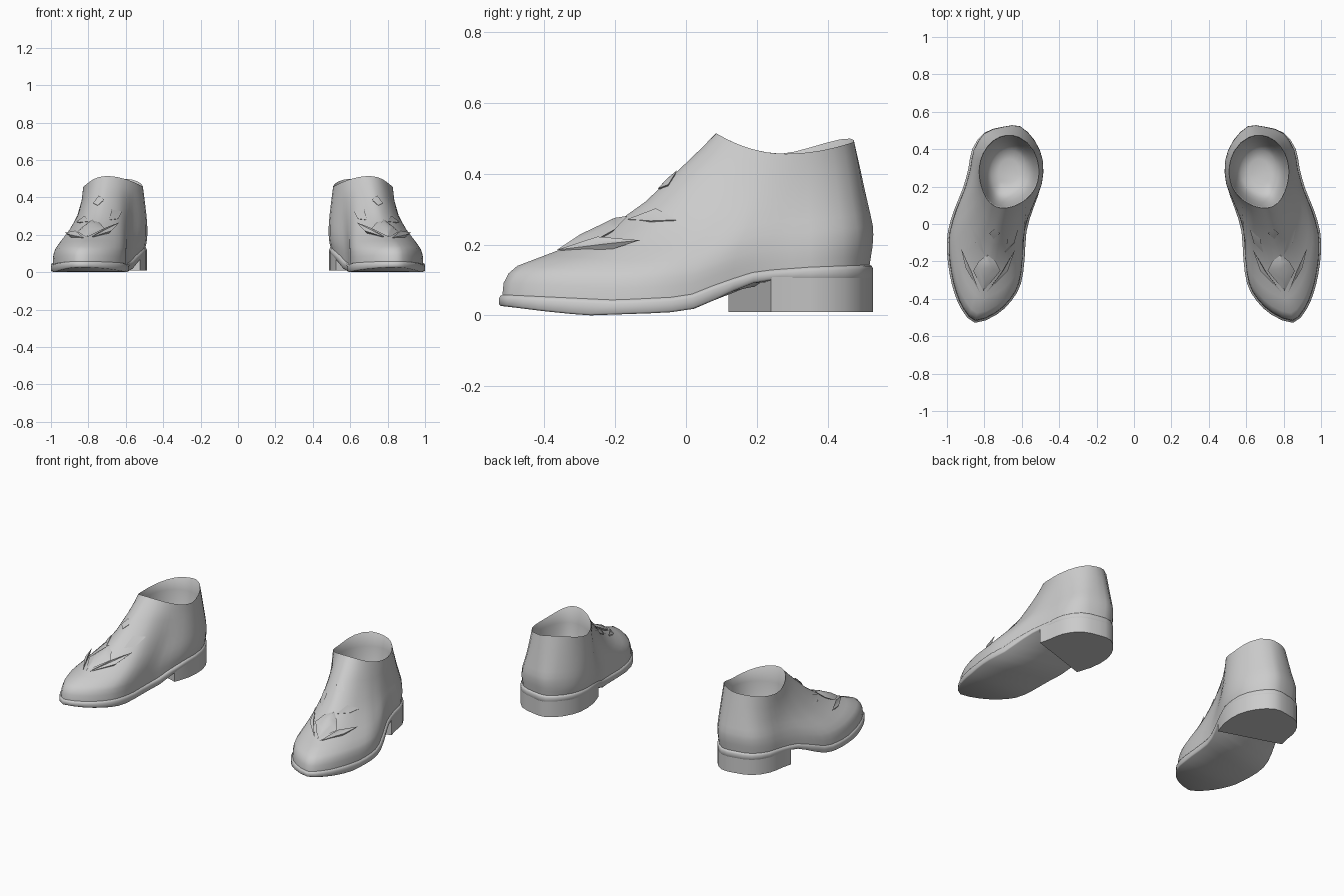
import bpy, bmesh, math
from mathutils import Vector
from mathutils.bvhtree import BVHTree

if "Cube" in bpy.data.objects:
    bpy.data.objects.remove(bpy.data.objects["Cube"])

grey = bpy.data.materials.new("plain grey")
grey.use_nodes = True
grey.diffuse_color = (0.6, 0.6, 0.6, 1)
bsdf = next(n for n in grey.node_tree.nodes if n.type == 'BSDF_PRINCIPLED')
bsdf.inputs["Base Color"].default_value = (0.6, 0.6, 0.6, 1)
bsdf.inputs["Roughness"].default_value = 0.7


def lerp_table(table, v):
    """Piecewise linear lookup."""
    for (a, p), (b, q) in zip(table, table[1:]):
        if v <= b:
            return p + (q - p) * max(0, (v - a) / (b - a))
    return table[-1][1]


def closed_spline(pts, sub=2):
    """Closed Catmull-Rom curve through 2D points."""
    out, n = [], len(pts)
    for i in range(n):
        p0, p1, p2, p3 = (Vector(pts[(i + k) % n]) for k in (-1, 0, 1, 2))
        for s in range(sub):
            t = s / sub
            out.append(0.5 * (2 * p1 + (p2 - p0) * t + (2 * p0 - 5 * p1 + 4 * p2 - p3) * t * t
                              + (3 * p1 - p0 - 3 * p2 + p3) * t ** 3))
    return out


def inset(pts, d):
    """Move a counter-clockwise outline inwards by d."""
    n, out = len(pts), []
    for i in range(n):
        t = (pts[(i + 1) % n] - pts[i - 1]).normalized()
        out.append(pts[i] + Vector((-t.y, t.x)) * d)
    return out


def ladder(bm, ring):
    """Close a ring with cross strips from side to side."""
    n = len(ring)
    for i in range(n // 2):
        f = [ring[i], ring[i + 1], ring[(n - i - 1) % n], ring[(n - i) % n]]
        f = list(dict.fromkeys(f))
        if len(f) > 2:
            bm.faces.new(f)


def loft(bm, rings):
    """Skin a stack of rings that run counter-clockwise, bottom first."""
    rows = [[bm.verts.new(p) for p in r] for r in rings]
    n = len(rows[0])
    for a, b in zip(rows, rows[1:]):
        for i in range(n):
            j = (i + 1) % n
            bm.faces.new((a[i], a[j], b[j], b[i]))
    return rows


def finish(bm, name, angle=40):
    """Make the object, mirrored to form the pair."""
    mesh = bpy.data.meshes.new(name)
    bm.to_mesh(mesh)
    bm.free()
    mesh.materials.append(grey)
    ob = bpy.data.objects.new(name, mesh)
    bpy.context.collection.objects.link(ob)
    bpy.ops.object.select_all(action='DESELECT')
    ob.select_set(True)
    bpy.context.view_layer.objects.active = ob
    bpy.ops.object.shade_smooth_by_angle(angle=math.radians(angle))
    mod = ob.modifiers.new("pair", 'MIRROR')
    mod.use_mirror_merge = False


# Footprint from the toe along the outer side to the heel and back,
# with the angle around the ankle opening that each point leads to
FOOT = [(.85, -.528, 0), (.92, -.46, 10), (.96, -.37, 20), (.985, -.27, 30), (1.0, -.15, 42),
        (.995, -.04, 55), (.96, .08, 70), (.915, .19, 83), (.885, .30, 98), (.865, .40, 120),
        (.80, .488, 148), (.70, .52, 175), (.61, .522, 200), (.533, .45, 235), (.49, .345, 262),
        (.495, .21, 285), (.54, .08, 300), (.575, -.04, 313), (.585, -.19, 325),
        (.605, -.32, 335), (.655, -.41, 343), (.735, -.485, 352)]
foot = closed_spline([(x, y) for x, y, a in FOOT])
angles = []
for i, p in enumerate(FOOT):
    nxt = FOOT[i + 1][2] if i + 1 < len(FOOT) else 360
    angles += [math.radians(p[2]), math.radians((p[2] + nxt) / 2)]

WELT = [(-.52, .055), (-.2, .04), (0, .05), (.1, .09), (.2, .122), (.35, .133), (.53, .14)]
UNDER = [(-.52, .027), (-.4, .012), (-.28, 0), (-.05, .008), (.03, .02), (.12, .062),
         (.17, .088), (.24, .1), (.53, .1)]
welt = lambda y: lerp_table(WELT, y)
under = lambda y: lerp_table(UNDER, y)


def opening(a, k=1.0):
    """Point on the ankle rim, which rises at the front and at the inner back."""
    c, s = math.cos(a), math.sin(a)
    z = .456 + (.058 if c > 0 else .034) * c * c + .04 * max(0, -s) * max(0, -c)
    return Vector((.668 + .03 * max(0, c) ** 3 + .16 * k * s, .28 - .195 * k * c, z))


# Sole with a rounded, slightly protruding welt that meets the upper
bm = bmesh.new()
rows = loft(bm, [
    [(p.x, p.y, under(p.y)) for p in inset(foot, .005)],
    [(p.x, p.y, under(p.y) + .005) for p in foot],
    [(p.x, p.y, welt(p.y) - .008) for p in foot],
    [(p.x, p.y, welt(p.y)) for p in inset(foot, .004)],
    [(p.x, p.y, welt(p.y) + .004) for p in inset(foot, .011)]])
ladder(bm, rows[0][::-1])
finish(bm, "sole", 65)

# Heel block with a slanted front face, flush with the sole edge
bm = bmesh.new()
breast = lambda x: .12 + (x - .525) * .32
block = [Vector((.9, .24))] + [p for p in foot if p.y > breast(p.x) + .015] + [Vector((.525, .12))]
rows = loft(bm, [[(p.x, p.y, .01) for p in block],
                 [(p.x, p.y, under(p.y) + .008) for p in block]])
bm.faces.new(rows[0][::-1])
finish(bm, "heel")

# Upper: rings from the welt to the ankle opening.
# Each row: height, then how far the toe, sides and back have moved to the opening
STEPS = [(0, 0, 0, 0), (.08, .006, .01, -.1), (.14, .03, .04, -.18), (.185, .07, .08, -.22),
         (.25, .2, .155, -.25), (.32, .34, .26, -.22), (.42, .5, .45, -.05), (.58, .67, .7, .25),
         (.78, .83, .88, .6), (.9, .925, .95, .82), (1, 1, 1, 1)]
base = inset(foot, .01)
rings = []
for h, toe, side, back in STEPS:
    ring = []
    for p, a in zip(base, angles):
        c, s, o = math.cos(a), math.sin(a), opening(a)
        t = toe * max(0, c) ** 2 + side * s * s + back * min(0, c) ** 2
        z0 = welt(p.y)
        # soft swelling of the inner ankle
        swell = .016 * math.sin(math.pi * h ** .75) * max(0, -s) * min(1, max(0, p.y * 5))
        ring.append((p.x + (o.x - p.x) * t - swell, p.y + (o.y - p.y) * t, z0 + (o.z - z0) * h))
    rings.append(ring)
# Thin rim and funnel-shaped lining
rings.append([opening(a, .985) - Vector((0, 0, .003)) for a in angles])
for k, z in ((.96, .41), (.91, .35), (.84, .285), (.74, .23), (.6, .195), (.35, .178)):
    rings.append([(o.x, o.y, z) for o in (opening(a, k) for a in angles)])
bm = bmesh.new()
rows = loft(bm, rings)
ladder(bm, rows[-1])
surface = BVHTree.FromBMesh(bm)
finish(bm, "upper", 55)


def ornament(name, rim, rise, crown=0.0):
    """Faceted piece laid on the upper; rim points are x, y, lift.
    A crown above 0 gives it a flattened top of that relative size."""
    def drop(x, y, lift):
        hit = surface.ray_cast(Vector((x, y, 1)), Vector((0, 0, -1)))[0]
        return Vector((x, y, hit.z + lift))
    pts = [drop(*r) for r in rim]
    mid = sum(pts, Vector()) / len(pts)
    top = drop(mid.x, mid.y, 0)
    top.z = max(top.z, mid.z) + rise
    bm = bmesh.new()
    ring = [bm.verts.new(p) for p in pts]
    down = bm.verts.new(mid - Vector((0, 0, .03)))
    up = bm.verts.new(top)
    if crown:
        inner = [bm.verts.new(top.lerp(p, crown) + Vector((0, 0, rise * .3))) for p in pts]
    for i, v in enumerate(ring):
        j = (i + 1) % len(ring)
        bm.faces.new((ring[j], v, down))
        if crown:
            bm.faces.new((v, ring[j], inner[j], inner[i]))
            bm.faces.new((inner[i], inner[j], up))
        else:
            bm.faces.new((v, ring[j], up))
    bmesh.ops.recalc_face_normals(bm, faces=bm.faces)
    finish(bm, name, 30)


# Decoration on the vamp: petal, two wings, two small leaves, one diamond
ornament("centre_petal", [(.805, -.36, .004), (.86, -.25, .016), (.83, -.2, .01),
                          (.785, -.165, .004), (.74, -.2, .01), (.714, -.25, .016)], .02, .5)
ornament("outer_wing", [(.825, -.365, .006), (.9, -.235, .022), (.925, -.13, .035),
                        (.87, -.25, .028)], .004)
ornament("inner_wing", [(.785, -.36, .006), (.705, -.255, .028), (.635, -.135, .025),
                        (.675, -.25, .022)], .004)
ornament("outer_leaf", [(.8, -.165, .004), (.848, -.1, .008), (.865, -.025, .006),
                        (.82, -.085, .008)], .004)
ornament("inner_leaf", [(.69, -.15, .006), (.675, -.08, .01), (.62, -.03, .01),
                        (.64, -.1, .01)], .006)
ornament("diamond", [(.75, -.08, .008), (.775, -.05, .01), (.745, -.025, .01),
                     (.715, -.05, .01)], .006)
